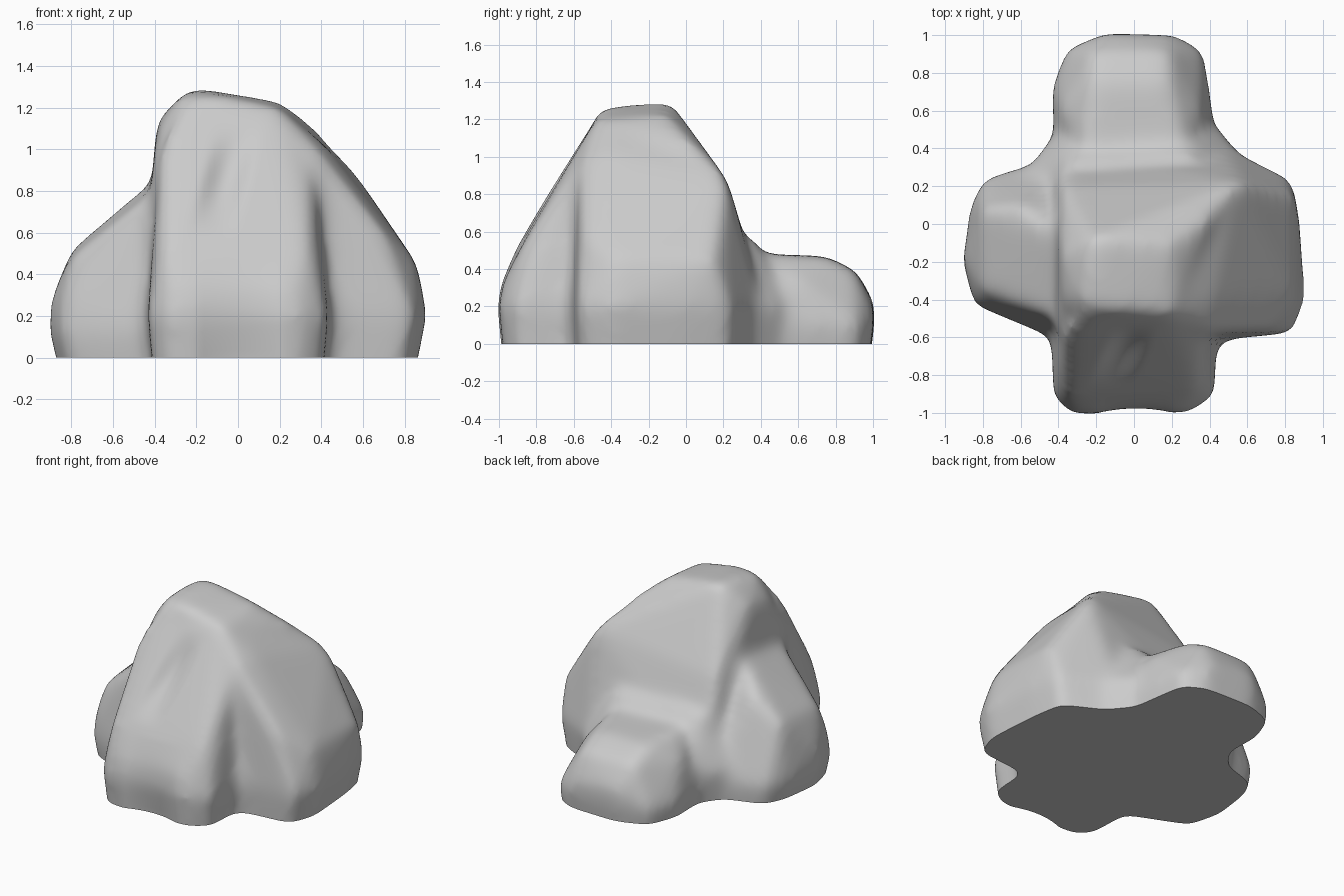
import bpy
import bmesh
from mathutils import Vector

default = bpy.data.objects.get("Cube")
if default:
    bpy.data.objects.remove(default, do_unlink=True)

BURIED = -0.2  # every lobe starts below ground and is trimmed flat later


def add_hull(target, points, footprint, foot_height=0.2):
    """Add a convex boulder: upper points over a slightly undercut footprint."""
    corners = [Vector(p) for p in points]
    for x, y in footprint:
        corners.append(Vector((x * 0.91, y * 0.96, BURIED)))
        corners.append(Vector((x, y, foot_height)))
    verts = [target.verts.new(c) for c in corners]
    hull = bmesh.ops.convex_hull(target, input=verts)
    unused = set(hull["geom_interior"]) | set(hull["geom_unused"])
    loose = [v for v in unused if isinstance(v, bmesh.types.BMVert) and not v.link_faces]
    bmesh.ops.delete(target, geom=loose, context="VERTS")


def make_material(name, colour):
    material = bpy.data.materials.new(name)
    material.use_nodes = True
    material.diffuse_color = colour
    material.node_tree.nodes["Principled BSDF"].inputs["Base Color"].default_value = colour
    return material


bm = bmesh.new()

# Central mass: off-centre summit with a ridge running to the rear left corner
add_hull(
    bm,
    points=[(-0.39, -0.16, 1.14), (-0.22, -0.08, 1.3), (-0.27, -0.41, 1.26), (-0.37, -0.42, 1.12),
            (-0.1, -0.47, 1.26), (0.2, -0.47, 1.2), (0.2, -0.1, 1.23),
            (-0.41, -0.54, 0.9), (0.39, 0.02, 1.09), (0.56, 0.22, 0.89), (-0.38, 0.2, 0.77)],
    footprint=[(-0.44, -0.55), (-0.46, 0.3), (-0.36, 0.42), (0.48, 0.41), (0.65, 0.31), (0.5, -0.56)],
)

# Front buttress, sloping back to the summit
add_hull(
    bm,
    points=[(-0.3, -0.99, 0.32), (0.26, -0.98, 0.32), (-0.36, -0.9, 0.53), (0.34, -0.87, 0.53),
            (-0.37, -0.57, 1.05), (-0.26, -0.46, 1.24), (0.18, -0.48, 1.2), (0.36, -0.58, 0.93),
            (-0.2, -0.75, 0.78)],
    footprint=[(-0.44, -0.6), (-0.43, -0.92), (-0.33, -1.01), (0.3, -1.0), (0.43, -0.91), (0.44, -0.6)],
)

# Left shoulder, falling from the ridge to the front and side
add_hull(
    bm,
    points=[(0.56, 0.22, 0.89), (0.2, -0.12, 1.22), (0.2, -0.47, 1.2), (0.39, -0.57, 0.98),
            (0.42, -0.4, 1.01), (0.7, -0.56, 0.6), (0.86, -0.38, 0.45), (0.85, 0.15, 0.45)],
    footprint=[(0.4, -0.62), (0.84, -0.58), (0.91, -0.4), (0.88, 0.0), (0.84, 0.23), (0.48, 0.41)],
)

# Right lobe, a rounded boulder leaning on the core
add_hull(
    bm,
    points=[(-0.8, -0.36, 0.48), (-0.8, 0.08, 0.52), (-0.6, -0.44, 0.61), (-0.6, 0.1, 0.66),
            (-0.4, -0.05, 0.86), (-0.4, -0.5, 0.8), (-0.9, -0.2, 0.28), (-0.84, -0.42, 0.26)],
    footprint=[(-0.42, -0.61), (-0.85, -0.43), (-0.91, -0.2), (-0.87, 0.1), (-0.8, 0.24), (-0.4, 0.36)],
    foot_height=0.12,
)

# Back lobe, a rounded low boulder
add_hull(
    bm,
    points=[(-0.26, 0.4, 0.48), (0.26, 0.4, 0.48), (-0.22, 0.75, 0.47), (0.18, 0.75, 0.47),
            (-0.39, 0.6, 0.34), (0.36, 0.6, 0.34), (-0.22, 0.91, 0.39), (0.18, 0.91, 0.39),
            (-0.15, 1.01, 0.22), (0.18, 1.0, 0.2)],
    footprint=[(-0.42, 0.3), (-0.44, 0.72), (-0.36, 0.93), (-0.15, 1.01),
               (0.23, 1.0), (0.37, 0.92), (0.42, 0.6), (0.44, 0.3)],
    foot_height=0.1,
)

# Filler in the creases between the lobes
add_hull(
    bm,
    points=[(-0.33, 0.34, 0.55), (0.3, 0.38, 0.55), (0.42, -0.56, 0.7), (-0.4, -0.5, 0.6)],
    footprint=[(-0.58, 0.27), (-0.41, 0.5), (0.44, 0.52), (0.6, 0.33), (0.48, -0.63), (-0.46, -0.6)],
)

mesh = bpy.data.meshes.new("rock")
bm.to_mesh(mesh)
bm.free()
rock = bpy.data.objects.new("rock", mesh)
bpy.context.collection.objects.link(rock)

# Fuse the lobes and weather the edges
remesh = rock.modifiers.new("fuse", "REMESH")
remesh.mode = "VOXEL"
remesh.voxel_size = 0.025
weather = rock.modifiers.new("weather", "SMOOTH")
weather.factor = 0.5
weather.iterations = 40
depsgraph = bpy.context.evaluated_depsgraph_get()
fused = bpy.data.meshes.new_from_object(rock.evaluated_get(depsgraph))
rock.modifiers.clear()

# Press worn hollows into the front, then trim the base flat
bm = bmesh.new()
bm.from_mesh(fused)
for v in bm.verts:
    if v.co.y < -0.4:
        across = (v.co.x + 0.06 - 0.25 * (v.co.z - 0.85)) / 0.13
        along = (v.co.z - 0.85) / 0.3
        low = max(0, 1 - max(0, v.co.z) / 0.5)
        v.co.y += 0.05 * max(0, 1 - across ** 2) ** 2 * max(0, 1 - along ** 2) ** 2
        v.co.y += 0.04 * low * max(0, 1 - (v.co.x / 0.2) ** 2)
bmesh.ops.bisect_plane(bm, geom=bm.verts[:] + bm.edges[:] + bm.faces[:],
                       plane_co=(0, 0, 0), plane_no=(0, 0, 1), clear_inner=True)
bmesh.ops.holes_fill(bm, edges=[e for e in bm.edges if e.is_boundary])
bmesh.ops.recalc_face_normals(bm, faces=bm.faces)
bm.to_mesh(fused)
bm.free()
rock.data = fused

# One plain stone colour, smooth with a sharp base edge
rock.data.materials.clear()
rock.data.materials.append(make_material("grey stone", (0.6, 0.6, 0.6, 1)))
bpy.ops.object.select_all(action="DESELECT")
rock.select_set(True)
bpy.context.view_layer.objects.active = rock
bpy.ops.object.shade_smooth_by_angle(angle=0.9)
